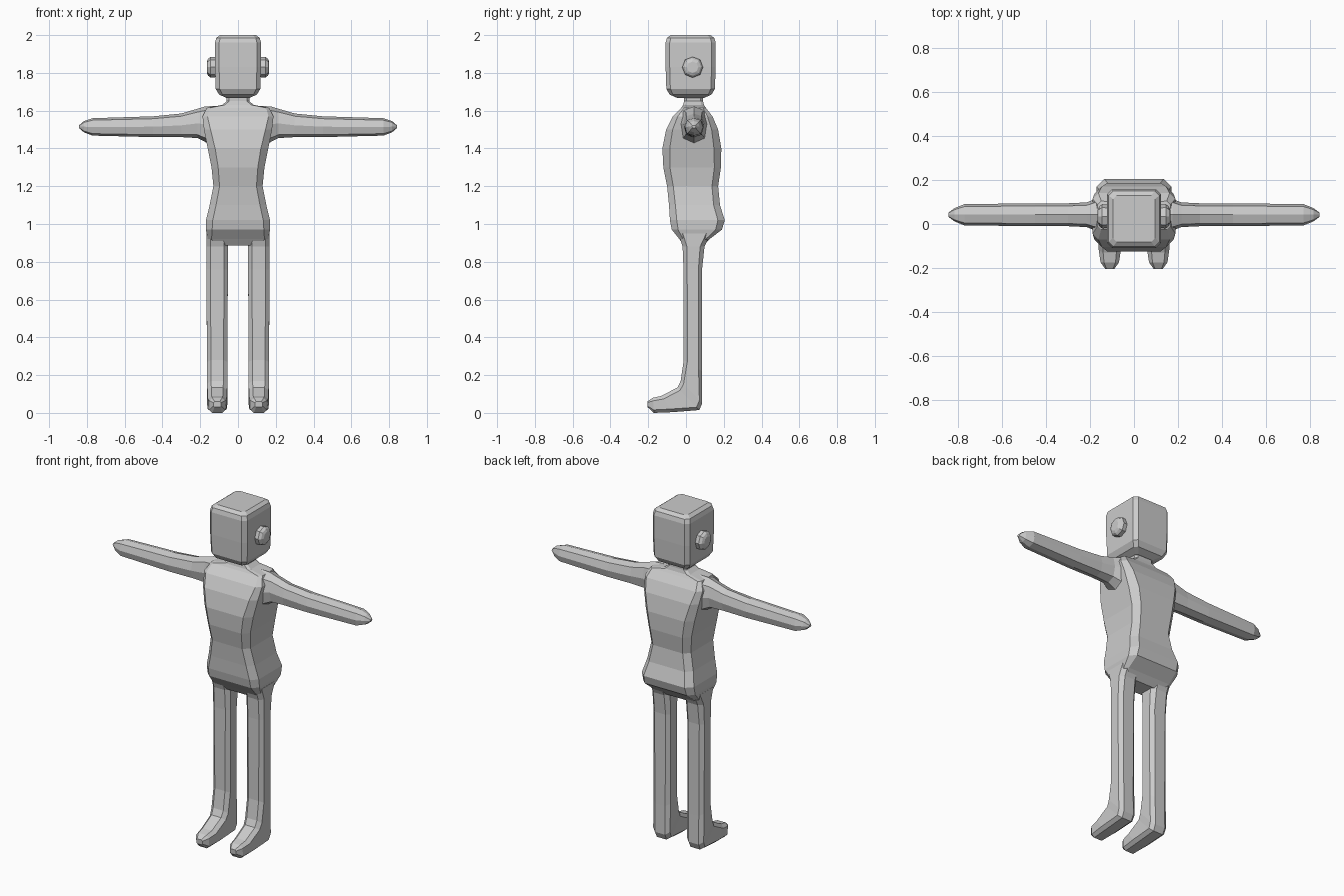
import bpy
import bmesh
from mathutils import Vector

cube = bpy.data.objects.get("Cube")
if cube:
    bpy.data.objects.remove(cube, do_unlink=True)

shade = (0.6, 0.6, 0.6, 1)
grey = bpy.data.materials.new("light grey")
grey.use_nodes = True
grey.diffuse_color = shade
grey.node_tree.nodes["Principled BSDF"].inputs["Base Color"].default_value = shade

ACROSS = Vector((1, 0, 0))
DEPTH = Vector((0, 1, 0))


def boxy(start, end, width, share):
    """Rectangle from start to end with its corners cut by a share of the width."""
    middle, half = (start + end) / 2, (end - start) / 2
    cut = share * min(width, half.length)
    near, far = 1 - cut / width, 1 - cut / half.length
    corners = []
    for side, rise in ((1, 1), (-1, 1), (-1, -1), (1, -1)):
        pair = [(side, rise * far), (side * near, rise)]
        corners += pair if side == rise else reversed(pair)
    return [middle + ACROSS * width * u + half * v for u, v in corners]


def ridged(start, end, width, corner):
    """Octagon from start to end with a ridge on each axis."""
    middle, half = (start + end) / 2, (end - start) / 2
    outline = []
    for u, v in ((1, 0), (0, 1), (-1, 0), (0, -1)):
        outline += [(u, v), ((u - v) * corner, (u + v) * corner)]
    return [middle + DEPTH * width * u + half * v for u, v in outline]


def loft(name, sections):
    """Skin a row of sections and close both ends."""
    bm = bmesh.new()
    rings = [[bm.verts.new(point) for point in points] for points in sections]
    for lower, upper in zip(rings, rings[1:]):
        for i in range(len(lower)):
            bm.faces.new((lower[i - 1], lower[i], upper[i], upper[i - 1]))
    bm.faces.new(rings[0])
    bm.faces.new(rings[-1])
    bmesh.ops.recalc_face_normals(bm, faces=bm.faces)
    mesh = bpy.data.meshes.new(name)
    bm.to_mesh(mesh)
    bm.free()
    mesh.materials.append(grey)
    part = bpy.data.objects.new(name, mesh)
    bpy.context.scene.collection.objects.link(part)


def upright(name, rows, share):
    """Stack level sections given as height, half width, front and back."""
    loft(name, [boxy(Vector((0, front, height)), Vector((0, back, height)), width, share)
                for height, width, front, back in rows])


# Torso from crotch through hips, waist, chest and shoulders to the neck
upright("torso", [
    (.885, .12, -.01, .09),
    (.92, .16, -.035, .125),
    (.97, .17, -.075, .19),
    (1.02, .17, -.085, .205),
    (1.1, .15, -.09, .18),
    (1.2, .13, -.1, .17),
    (1.3, .14, -.12, .185),
    (1.4, .16, -.125, .187),
    (1.5, .18, -.105, .17),
    (1.57, .188, -.07, .14),
    (1.615, .165, -.025, .105),
    (1.63, .085, -.015, .095),
    (1.65, .06, -.01, .09),
    (1.7, .06, -.01, .09),
], .25)

# Block head, softened by insetting the top and bottom levels
head_levels = ((1.668, .06), (1.685, .022), (1.715, .004),
               (1.83, 0), (1.96, 0), (1.985, .007), (2, .027))
upright("head", [(height, .122 - inset, inset - .108, .157 - inset)
                 for height, inset in head_levels], .18)


def crosswise(name, side, rows, y, corner):
    """Run ridged sections sideways, given as distance out, top, bottom, half depth."""
    loft(name, [ridged(Vector((side * out, y, top)), Vector((side * out, y, bottom)),
                       depth, corner)
                for out, top, bottom, depth in rows])


# Ear as distance out and radius
ear_height = 1.83
ear_steps = ((.11, .052), (.145, .055), (.158, .045), (.165, .03))
ear_rows = [(out, ear_height + radius, ear_height - radius, radius)
            for out, radius in ear_steps]

# Arm from inside the shoulder to the pointed hand
arm_rows = (
    (.12, 1.625, 1.4, .085),
    (.175, 1.622, 1.435, .072),
    (.215, 1.61, 1.455, .056),
    (.3, 1.585, 1.46, .052),
    (.45, 1.57, 1.46, .052),
    (.77, 1.56, 1.468, .048),
    (.815, 1.545, 1.485, .03),
    (.842, 1.522, 1.508, .01),
)

# Leg turning into the foot: front y and z, back y and z, half width
leg_rows = (
    (-.04, .95, .13, .95, .057),
    (-.018, .88, .098, .88, .058),
    (-.013, .76, .085, .76, .056),
    (-.012, .28, .085, .22, .055),
    (-.028, .17, .086, .05, .055),
    (-.045, .135, .07, .015, .052),
    (-.13, .09, -.07, .004, .05),
    (-.175, .08, -.17, 0, .042),
    (-.205, .06, -.203, .03, .02),
)

# Paired parts on both sides
for label, side in (("left", 1), ("right", -1)):
    crosswise(label + "_ear", side, ear_rows, .035, .72)
    crosswise(label + "_arm", side, arm_rows, .042, .77)
    hip = side * .11
    loft(label + "_leg", [
        boxy(Vector((hip, front, high)), Vector((hip, back, low)), width, .4)
        for front, high, back, low, width in leg_rows])
